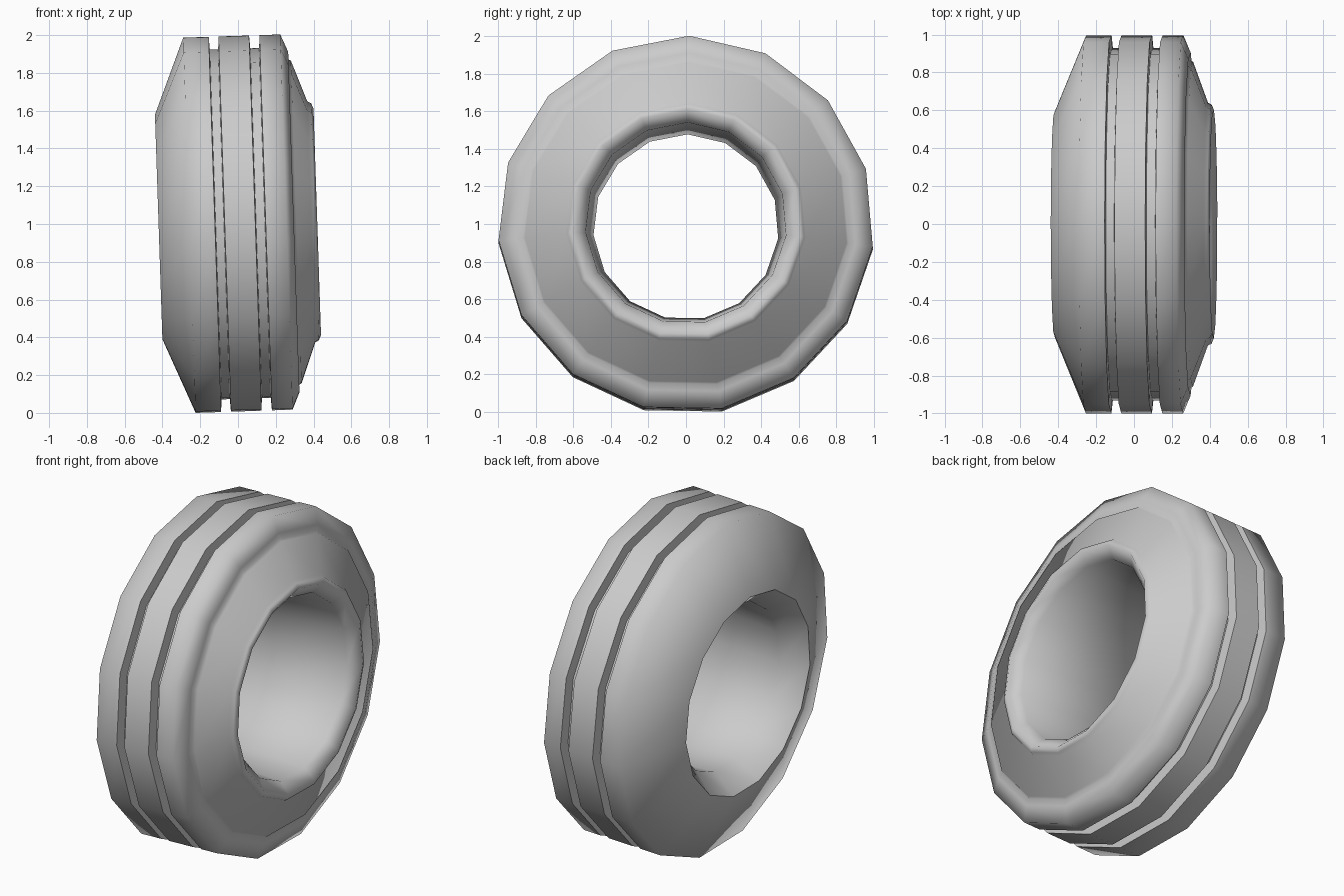
import bpy, bmesh
from math import radians, sin, cos
from mathutils import Matrix

if "Cube" in bpy.data.objects:
    bpy.data.objects.remove(bpy.data.objects["Cube"])

SIDES = 15
R = 1.003      # tread radius
G = 0.935      # groove floor radius

# Closed cross-section: (position along axle, radius)
profile = [
    (-0.42, 0.60), (-0.257, R),                                  # plain sidewall
    (-0.122, R), (-0.118, G), (-0.074, G), (-0.070, R),          # tread groove
    (0.092, R), (0.096, G), (0.143, G), (0.147, R),              # tread groove
    (0.257, R), (0.296, 0.91), (0.293, 0.872), (0.309, 0.862),   # shoulder and step
    (0.388, 0.645), (0.408, 0.634), (0.42, 0.605),               # sidewall and rim lip
    (0.36, 0.537), (-0.28, 0.495),                               # bore
]

# Revolve the cross-section about the x axis
bm = bmesh.new()
rings = []
for k in range(SIDES):
    a = radians(360 * k / SIDES + 1)
    rings.append([bm.verts.new((x, r * sin(a), r * cos(a))) for x, r in profile])
n = len(profile)
for k in range(SIDES):
    p, q = rings[k], rings[(k + 1) % SIDES]
    for i in range(n):
        j = (i + 1) % n
        bm.faces.new((p[i], p[j], q[j], q[i]))
bmesh.ops.recalc_face_normals(bm, faces=bm.faces[:])

# Slight lean, then rest on the floor
bm.transform(Matrix.Rotation(radians(-1.9), 4, 'Y'))
low = min(v.co.z for v in bm.verts)
bm.transform(Matrix.Translation((0, 0, -low)))

mesh = bpy.data.meshes.new("tire")
bm.to_mesh(mesh)
bm.free()
tire = bpy.data.objects.new("tire", mesh)
bpy.context.collection.objects.link(tire)

# Smooth rubber with crisp groove edges
bpy.context.view_layer.objects.active = tire
tire.select_set(True)
bpy.ops.object.shade_smooth_by_angle(angle=radians(75))
